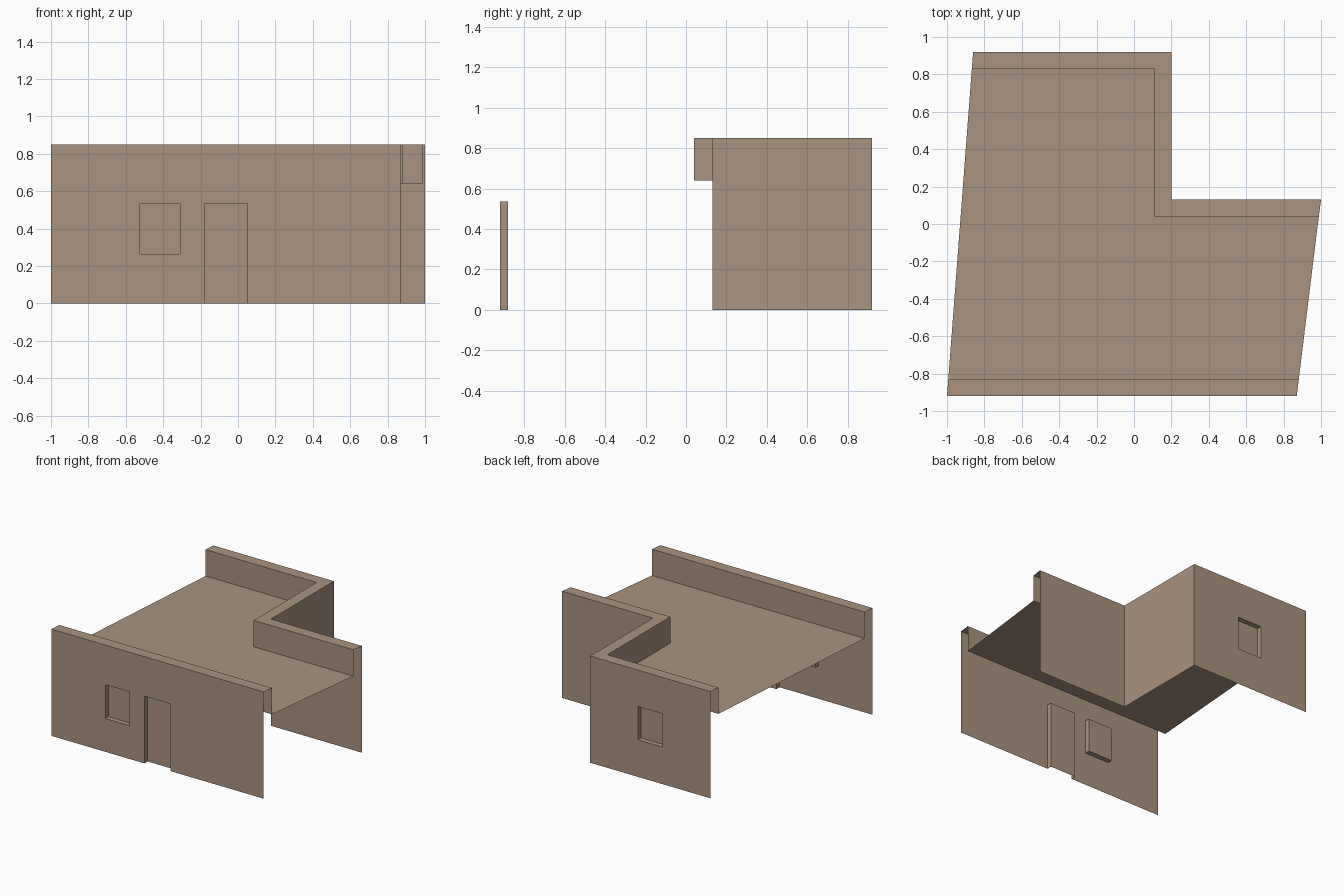
import bpy
import bmesh
from mathutils import Vector

cube = bpy.data.objects.get("Cube")
if cube:
    bpy.data.objects.remove(cube, do_unlink=True)

# Single clay colour
clay = bpy.data.materials.new("clay brown")
clay.use_nodes = True
COLOUR = (0.40, 0.29, 0.21, 1)
clay.diffuse_color = COLOUR
clay.node_tree.nodes["Principled BSDF"].inputs["Base Color"].default_value = COLOUR

HEIGHT, ROOF, DEPTH = 0.85, 0.64, 0.04

# Plan outlines: outer wall lines and the inner parapet lines
FRONT = [(-1, -0.92), (0.87, -0.92)]
FRONT_IN = [(-0.993, -0.83), (0.881, -0.83)]
BACK = [(1, 0.13), (0.2, 0.13), (0.2, 0.92), (-0.86, 0.92)]
BACK_IN = [(0.988, 0.04), (0.11, 0.04), (0.11, 0.83), (-0.867, 0.83)]


def build(name, polygons):
    """Make one object from a list of polygons and weld shared corners."""
    bm = bmesh.new()
    for poly in polygons:
        bm.faces.new([bm.verts.new(p) for p in poly])
    bmesh.ops.remove_doubles(bm, verts=bm.verts, dist=0.0001)
    mesh = bpy.data.meshes.new(name)
    bm.to_mesh(mesh)
    bm.free()
    mesh.materials.append(clay)
    obj = bpy.data.objects.new(name, mesh)
    bpy.context.collection.objects.link(obj)
    return obj


def strip(lower, z0, upper, z1):
    """Quads joining two plan lines at two heights."""
    return [[(*a, z0), (*b, z0), (*d, z1), (*c, z1)]
            for a, b, c, d in zip(lower, lower[1:], upper, upper[1:])]


def wall(name, start, end, openings=()):
    """Thin wall, seen from outside left to right, with blind recesses.
    An opening is (from, to, bottom, top) measured along the wall."""
    a, b = Vector((*start, 0)), Vector((*end, 0))
    along = (b - a).normalized()
    inward = Vector((-along.y, along.x, 0))

    def at(u, z, d=0):
        return a + along * u + inward * d + Vector((0, 0, z))

    us = sorted({0, (b - a).length, *[u for o in openings for u in o[:2]]})
    zs = sorted({0, HEIGHT, *[z for o in openings for z in o[2:]]})
    polys = []
    for u0, u1 in zip(us, us[1:]):
        for z0, z1 in zip(zs, zs[1:]):
            mid_u, mid_z = (u0 + u1) / 2, (z0 + z1) / 2
            if not any(o[0] < mid_u < o[1] and o[2] < mid_z < o[3] for o in openings):
                polys.append([at(u0, z0), at(u1, z0), at(u1, z1), at(u0, z1)])
    build(name, polys)

    # Recess reveals and back panel
    for i, (u0, u1, z0, z1) in enumerate(openings):
        ring = [(u0, z0), (u1, z0), (u1, z1), (u0, z1)]
        sides = [[at(*p), at(*q), at(*q, DEPTH), at(*p, DEPTH)]
                 for p, q in zip(ring, ring[1:] + ring[:1])
                 if not (p[1] == 0 and q[1] == 0)]
        panel = [at(*p, DEPTH) for p in ring]
        kind = "door" if z0 == 0 else "window"
        build(f"{name}_{kind}_recess", sides + [panel])


# Walls
wall("front_wall", *FRONT, [(0.475, 0.69, 0.265, 0.535), (0.82, 1.05, 0, 0.535)])
wall("back_left_wall", BACK[0], BACK[1])
wall("inner_corner_wall", BACK[1], BACK[2])
wall("back_wall", BACK[2], BACK[3], [(0.42, 0.635, 0.295, 0.56)])

# Parapets: flat cap and inner face, open at the slanted ends
for name, outer, inner in (("front_parapet", FRONT, FRONT_IN),
                           ("back_parapet", BACK, BACK_IN)):
    build(name, strip(outer, HEIGHT, inner, HEIGHT)
          + strip(inner, HEIGHT, inner, ROOF))

# Roof deck between the parapets
build("roof_deck", [[(*p, ROOF) for p in FRONT_IN + BACK_IN]])
